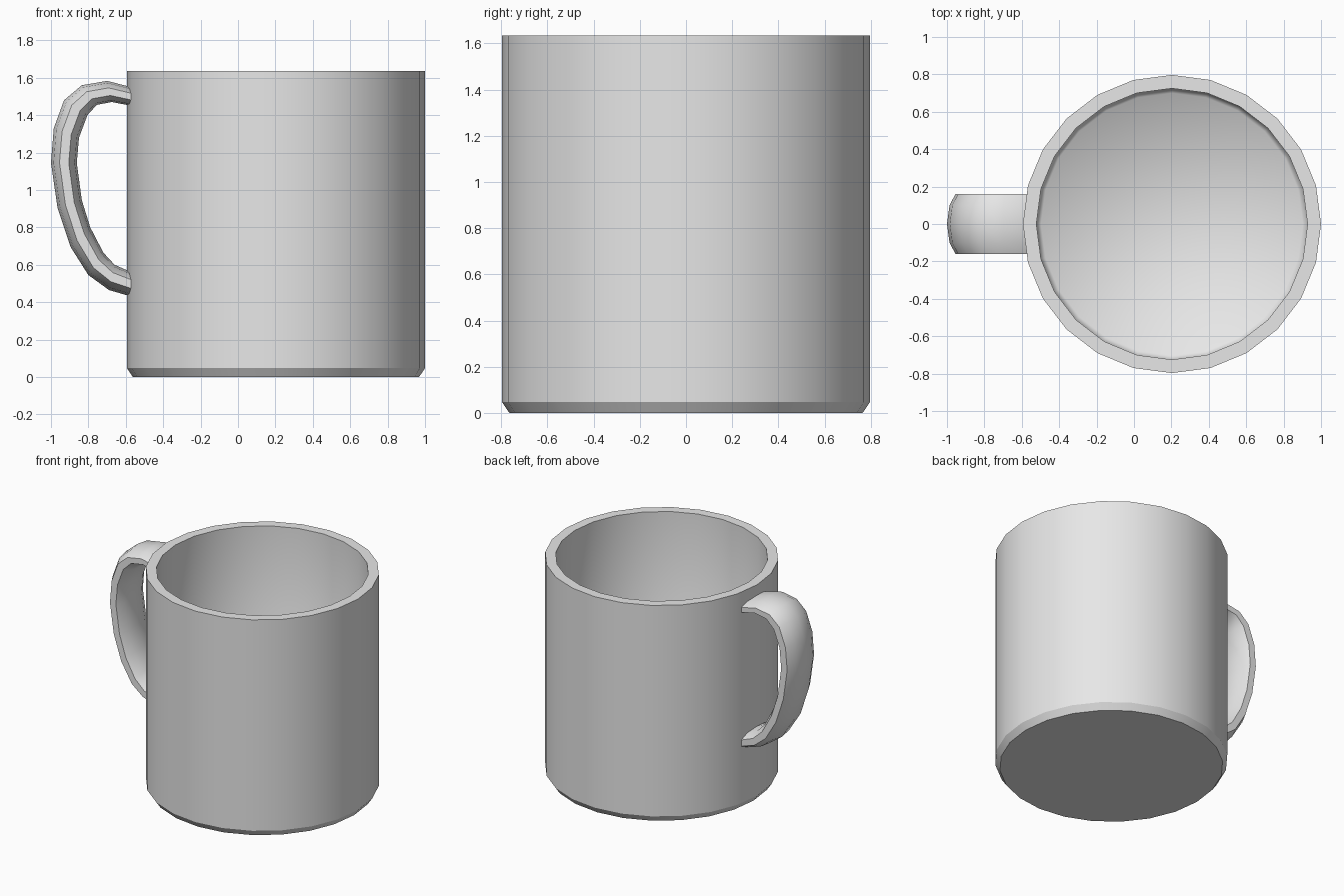
import bpy
import bmesh
from math import sin, cos, tau, radians

cube = bpy.data.objects.get("Cube")
if cube:
    bpy.data.objects.remove(cube, do_unlink=True)

SHARP = radians(32)
CUP_X = 0.203
SIDES = 24

glaze = bpy.data.materials.new("light grey glaze")
glaze.use_nodes = True
glaze.diffuse_color = (0.8, 0.8, 0.8, 1)
glaze.node_tree.nodes["Principled BSDF"].inputs["Base Color"].default_value = (0.8, 0.8, 0.8, 1)


def loft(name, rings):
    """Skin a list of closed rings, cap both ends and keep convex corners crisp."""
    bm = bmesh.new()
    loops = [[bm.verts.new(p) for p in ring] for ring in rings]
    count = len(loops[0])
    for a, b in zip(loops, loops[1:]):
        for i in range(count):
            j = (i + 1) % count
            bm.faces.new((a[i], a[j], b[j], b[i]))
    bm.faces.new(loops[0])
    bm.faces.new(loops[-1])
    bmesh.ops.recalc_face_normals(bm, faces=bm.faces)
    for face in bm.faces:
        face.smooth = True
    for edge in bm.edges:
        edge.smooth = not (edge.is_convex and edge.calc_face_angle() > SHARP)
    mesh = bpy.data.meshes.new(name)
    bm.to_mesh(mesh)
    bm.free()
    mesh.materials.append(glaze)
    obj = bpy.data.objects.new(name, mesh)
    bpy.context.collection.objects.link(obj)
    return obj


# Cup: radius and height, from the underside up the outside and down the inside
cup_profile = [(0.765, 0), (0.797, 0.047), (0.797, 1.635),
               (0.725, 1.635), (0.725, 0.1), (0.7, 0.07)]
loft("cup", [[(CUP_X + r * cos(tau * i / SIDES), r * sin(tau * i / SIDES), z)
              for i in range(SIDES)] for r, z in cup_profile])

# Handle: outer and inner edge of the side outline, top to bottom
outer = [(-0.57, 1.55), (-0.70, 1.583), (-0.835, 1.56), (-0.93, 1.48),
         (-0.985, 1.33), (-1.0, 1.145), (-0.965, 0.905), (-0.895, 0.695),
         (-0.80, 0.545), (-0.69, 0.465), (-0.57, 0.43)]
inner = [(-0.57, 1.45), (-0.675, 1.47), (-0.755, 1.455), (-0.805, 1.40),
         (-0.85, 1.28), (-0.862, 1.145), (-0.835, 0.945), (-0.79, 0.80),
         (-0.72, 0.665), (-0.66, 0.60), (-0.57, 0.56)]

# Cross-section: sideways offset and fraction from outer to inner edge
half = [(0, 0), (0.1, 0.1), (0.16, 0.33), (0.16, 0.69), (0.1, 0.92), (0, 1)]
section = half + [(-y, t) for y, t in reversed(half[1:-1])]
loft("handle", [[(ox + (ix - ox) * t, y, oz + (iz - oz) * t) for y, t in section]
                for (ox, oz), (ix, iz) in zip(outer, inner)])
